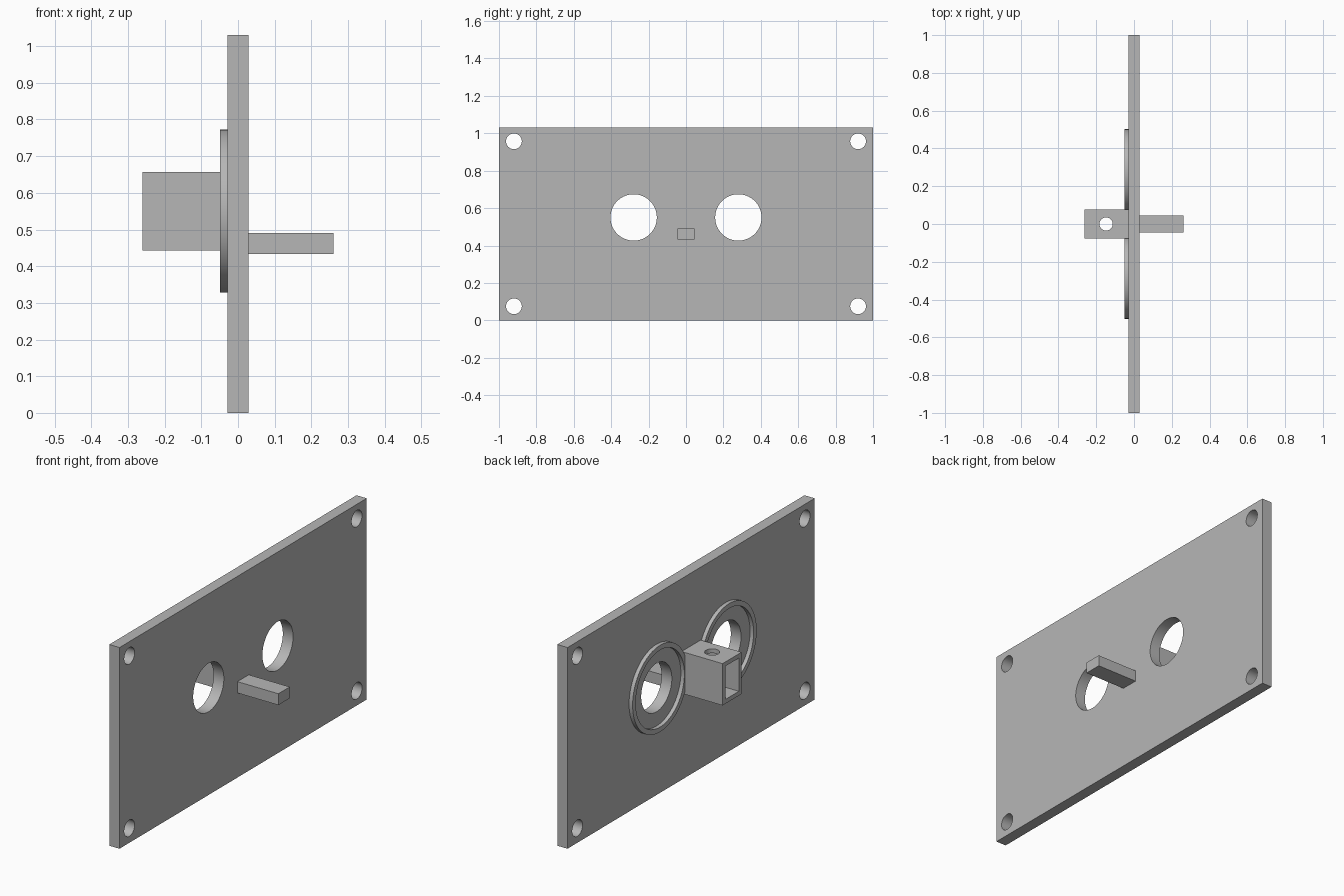
import bpy
import math

cube = bpy.data.objects.get("Cube")
if cube:
    bpy.data.objects.remove(cube, do_unlink=True)

grey = bpy.data.materials.new("plain grey")
grey.use_nodes = True
GREY = (0.47, 0.47, 0.47, 1)
grey.diffuse_color = GREY
grey.node_tree.nodes["Principled BSDF"].inputs["Base Color"].default_value = GREY


def box(name, low, high):
    """Box between two opposite corners."""
    centre = [(a + b) / 2 for a, b in zip(low, high)]
    bpy.ops.mesh.primitive_cube_add(size=1, location=centre)
    ob = bpy.context.object
    ob.name = name
    ob.scale = [b - a for a, b in zip(low, high)]
    bpy.ops.object.transform_apply(location=True, rotation=False, scale=True)
    ob.data.materials.append(grey)
    return ob


def rod(name, radius, depth, centre, along_x=True):
    """Cylinder along x, or along z."""
    turn = (0, math.pi / 2, 0) if along_x else (0, 0, 0)
    bpy.ops.mesh.primitive_cylinder_add(
        vertices=64, radius=radius, depth=depth, location=centre, rotation=turn)
    ob = bpy.context.object
    ob.name = name
    bpy.ops.object.transform_apply(location=True, rotation=True, scale=True)
    ob.data.materials.append(grey)
    return ob


def cut(target, cutters):
    """Subtract the cutters, then remove them."""
    bpy.ops.object.select_all(action='DESELECT')
    target.select_set(True)
    bpy.context.view_layer.objects.active = target
    for cutter in cutters:
        cutter.hide_render = True
        mod = target.modifiers.new("cut", 'BOOLEAN')
        mod.operation = 'DIFFERENCE'
        mod.solver = 'EXACT'
        mod.object = cutter
        bpy.ops.object.modifier_apply(modifier=mod.name)
        bpy.data.objects.remove(cutter, do_unlink=True)
    bpy.ops.object.shade_smooth_by_angle(angle=math.radians(30))


HALF = 0.029        # half the plate thickness
PORT_Y, PORT_Z = 0.28, 0.55

# Mounting plate with four screw holes and two ports
plate = box("mounting_plate", (-HALF, -1, 0), (HALF, 1, 1.03))
holes = []
for side in (-1, 1):
    holes.append(rod("port_cutter", 0.124, 0.2, (0, side * PORT_Y, PORT_Z)))
    for z in (0.075, 0.957):
        holes.append(rod("screw_cutter", 0.042, 0.2, (0, side * 0.92, z)))
cut(plate, holes)

# Raised rim round each port
for side, label in ((-1, "front"), (1, "back")):
    centre = (-0.039, side * PORT_Y, PORT_Z)
    rim = rod(label + "_port_rim", 0.222, 0.02, centre)
    cut(rim, [rod("rim_cutter", 0.197, 0.1, centre)])

# Hollow socket, open at its end, with a vertical pin hole
socket = box("socket", (-0.261, -0.077, 0.443), (-HALF, 0.077, 0.657))
cut(socket, [
    box("socket_cutter", (-0.35, -0.055, 0.465), (-HALF - 0.001, 0.055, 0.635)),
    rod("pin_cutter", 0.035, 0.5, (-0.148, 0, 0.55), along_x=False),
])

# Support bar on the other side
box("support_bar", (HALF, -0.046, 0.433), (0.261, 0.046, 0.491))
